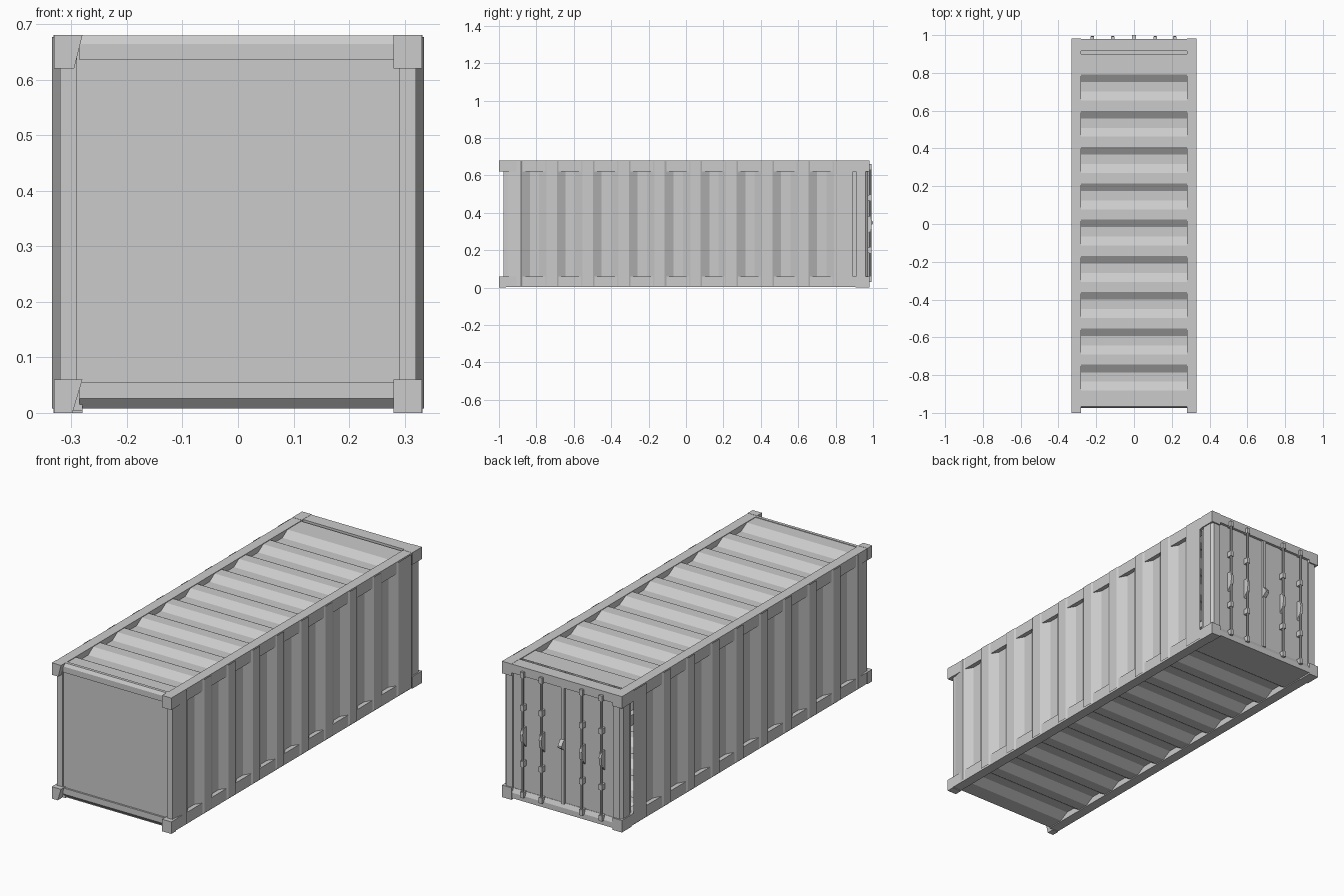
import bpy, bmesh
from mathutils import Vector

if "Cube" in bpy.data.objects:
    bpy.data.objects.remove(bpy.data.objects["Cube"])


def mesh_object(name, verts, faces):
    me = bpy.data.meshes.new(name)
    me.from_pydata(verts, [], faces)
    bm = bmesh.new()
    bm.from_mesh(me)
    bmesh.ops.recalc_face_normals(bm, faces=bm.faces)
    bm.to_mesh(me)
    bm.free()
    ob = bpy.data.objects.new(name, me)
    bpy.context.collection.objects.link(ob)
    return ob


def box(name, x, y, z):
    v = [(a, b, c) for a in x for b in y for c in z]
    f = [(0, 1, 3, 2), (4, 6, 7, 5), (0, 4, 5, 1), (2, 3, 7, 6), (0, 2, 6, 4), (1, 5, 7, 3)]
    return mesh_object(name, v, f)


def prism(name, points, place, lo, hi):
    """Closed 2D outline swept between lo and hi; place(u, v, t) gives xyz."""
    n = len(points)
    v = [place(u, w, t) for t in (lo, hi) for u, w in points]
    f = [tuple(range(n)), tuple(range(2 * n - 1, n - 1, -1))]
    f += [(i, (i + 1) % n, n + (i + 1) % n, n + i) for i in range(n)]
    return mesh_object(name, v, f)


def sheet(name, points, place, lo, hi, outward):
    """Open profile swept into a corrugated sheet facing outward."""
    n = len(points)
    v = [place(u, w, t) for t in (lo, hi) for u, w in points]
    ob = mesh_object(name, v, [(i, i + 1, n + i + 1, n + i) for i in range(n - 1)])
    if sum((p.normal for p in ob.data.polygons), Vector()).dot(Vector(outward)) < 0:
        ob.data.flip_normals()
    return ob


def ribs(start, end, outer, inner):
    """Trapezoid corrugation: nine valleys along y."""
    pts = [start]
    for i in range(9):
        c = -0.81 + 0.192 * i
        pts += [(c - 0.072, outer), (c - 0.025, inner), (c + 0.025, inner), (c + 0.065, outer)]
    return pts + [end]


along_x = lambda u, v, t: (t, u, v)
along_y = lambda u, v, t: (u, t, v)

# corrugated side walls, roof and floor
for s, side in ((-1, "left"), (1, "right")):
    sheet(side + "_wall", ribs((-0.965, 0.318), (0.892, 0.335), 0.335, 0.308),
          lambda u, v, t: (s * v, u, t), 0.008, 0.677, (s, 0, 0))
sheet("roof", ribs((-0.965, 0.676), (0.9, 0.676), 0.676, 0.65), along_x, -0.285, 0.285, (0, 0, 1))
sheet("floor", ribs((-0.965, 0.008), (0.96, 0.008), 0.008, 0.034), along_x, -0.285, 0.285, (0, 0, -1))

# long rails
for s, side in ((-1, "left"), (1, "right")):
    for z, level in (((0.003, 0.06), "bottom"), ((0.62, 0.679), "top")):
        box(f"{side}_{level}_rail", sorted((s * 0.28, s * 0.33)), (-0.965, 0.95), z)
    # corner posts
    box(side + "_front_post", sorted((s * 0.29, s * 0.32)), (-0.975, -0.945), (0.03, 0.65))
    prism(side + "_rear_post", [(s * 0.278, 0.91), (s * 0.326, 0.91), (s * 0.326, 0.96),
                                (s * 0.315, 0.974), (s * 0.278, 0.974)],
          lambda u, v, t: (u, v, t), 0.03, 0.65)
    box(side + "_rear_gap_strip", sorted((s * 0.285, s * 0.316)), (0.885, 0.915), (0.03, 0.65))

# corner castings, the front left pair taper inwards
for s, side in ((-1, "left"), (1, "right")):
    for z0, z1, level in ((0.06, 0.0, "bottom"), (0.62, 0.68, "top")):
        near = 0.295 if s < 0 else 0.28
        far = 0.28
        if level == "bottom":
            near, far = (0.28, 0.298) if s < 0 else (0.28, 0.28)
        outline = [(s * 0.331, z0), (s * 0.331, z1), (s * far, z1), (s * near, z0)]
        prism(f"{side}_{level}_front_casting", outline, along_y, -1.0, -0.962)
        box(f"{side}_{level}_rear_casting", sorted((s * 0.28, s * 0.332)), (0.905, 0.981),
            sorted((z0, z1)))

# front end: panel and bevelled cross beams
box("front_panel", (-0.295, 0.295), (-0.966, -0.955), (0.04, 0.65))
prism("front_top_beam", [(-0.95, 0.635), (-0.975, 0.635), (-0.975, 0.664), (-0.965, 0.679),
                         (-0.95, 0.679)], along_x, -0.285, 0.285)
prism("front_bottom_beam", [(-0.95, 0.056), (-0.975, 0.056), (-0.975, 0.026), (-0.958, 0.008),
                            (-0.95, 0.008)], along_x, -0.285, 0.285)

# rear end: cross beams and two door leaves
box("rear_top_beam", (-0.282, 0.282), (0.915, 0.979), (0.635, 0.679))
box("rear_top_gap_strip", (-0.282, 0.282), (0.898, 0.918), (0.64, 0.665))
prism("rear_bottom_beam", [(0.92, 0.008), (0.978, 0.008), (0.978, 0.035), (0.968, 0.056),
                           (0.92, 0.056)], along_x, -0.282, 0.282)
for s, side in ((-1, "left"), (1, "right")):
    box(side + "_door", sorted((s * 0.002, s * 0.28)), (0.953, 0.966), (0.05, 0.64))


def rod(name, x, y, r, z0, z1):
    bpy.ops.mesh.primitive_cylinder_add(vertices=8, radius=r, depth=z1 - z0,
                                        location=(x, y, (z0 + z1) / 2))
    ob = bpy.context.object
    ob.name = name
    bpy.ops.object.shade_smooth_by_angle()


# locking bars with brackets and handles
for i, x in enumerate((-0.22, -0.112, 0.112, 0.215)):
    rod(f"locking_bar_{i}", x, 0.985, 0.006, 0.03, 0.66)
    for z in (0.045, 0.2, 0.48, 0.645):
        box(f"bar_bracket_{i}", (x - 0.009, x + 0.009), (0.964, 0.992), (z - 0.014, z + 0.014))
    prism(f"bar_handle_{i}", [(0.966, 0.28), (0.99, 0.31), (0.995, 0.35), (0.985, 0.38), (0.966, 0.38)],
          along_x, x - 0.007, x + 0.007)

# centre seam cover and latch
box("door_seam_cover", (-0.008, 0.008), (0.96, 0.977), (0.05, 0.64))
prism("door_latch", [(0.97, 0.32), (0.992, 0.335), (1.0, 0.342), (1.0, 0.35), (0.985, 0.37), (0.97, 0.38)],
      along_x, -0.01, 0.01)
